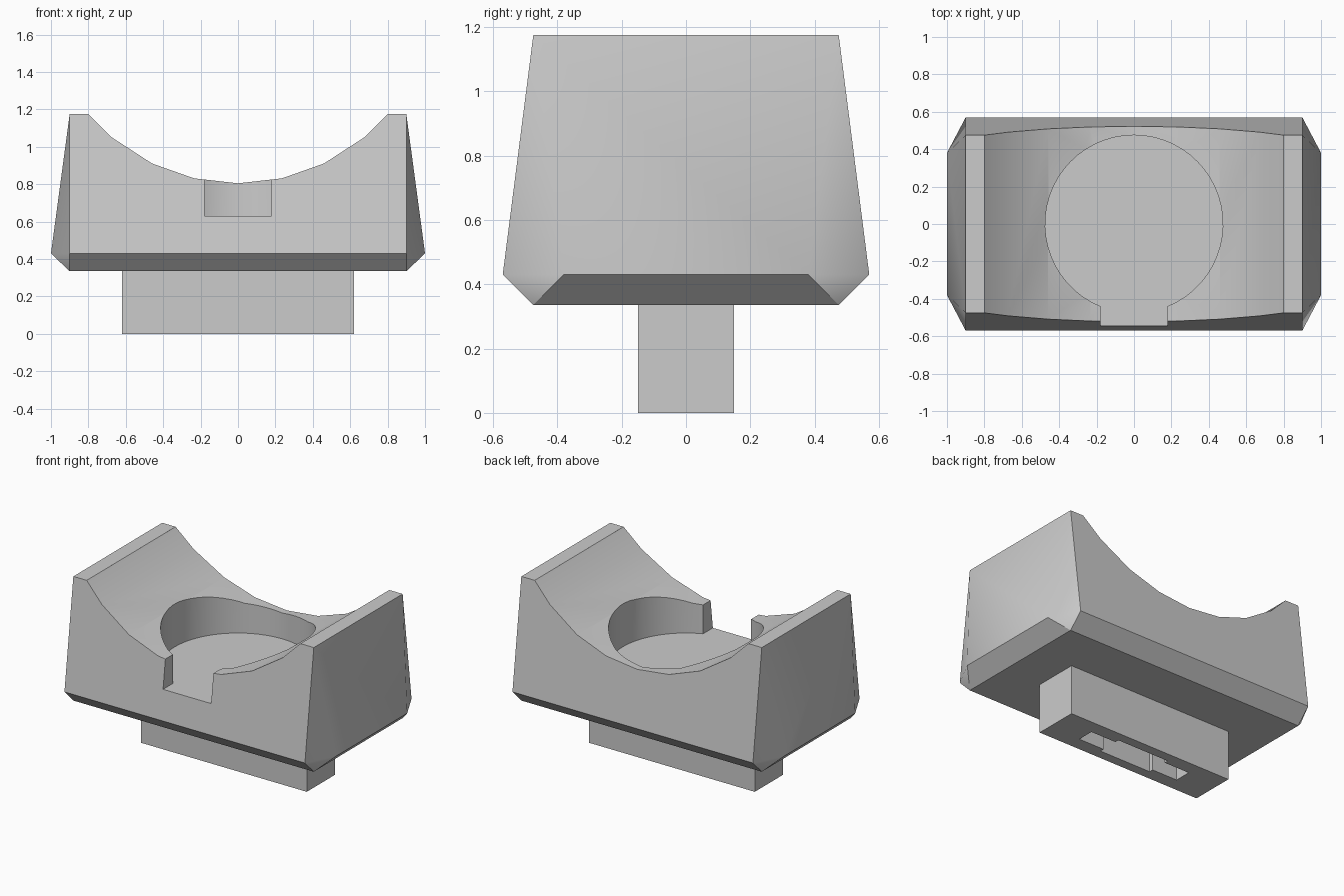
import bpy
import bmesh
import math

cube = bpy.data.objects.get("Cube")
if cube:
    bpy.data.objects.remove(cube, do_unlink=True)

grey = bpy.data.materials.new("plain grey")
grey.use_nodes = True
GREY = (0.6, 0.6, 0.6, 1)
grey.diffuse_color = GREY
grey.node_tree.nodes["Principled BSDF"].inputs["Base Color"].default_value = GREY


def make_object(name, bm):
    bmesh.ops.recalc_face_normals(bm, faces=bm.faces)
    mesh = bpy.data.meshes.new(name)
    bm.to_mesh(mesh)
    bm.free()
    obj = bpy.data.objects.new(name, mesh)
    bpy.context.collection.objects.link(obj)
    mesh.materials.append(grey)
    return obj


def prism(name, points, direction):
    """Extrude a closed outline of 3D points along a direction."""
    bm = bmesh.new()
    face = bm.faces.new([bm.verts.new(p) for p in points])
    new = bmesh.ops.extrude_face_region(bm, geom=[face])["geom"]
    verts = [v for v in new if isinstance(v, bmesh.types.BMVert)]
    bmesh.ops.translate(bm, verts=verts, vec=direction)
    return make_object(name, bm)


def rectangle(x, y, z):
    return [(-x, -y, z), (x, -y, z), (x, y, z), (-x, y, z)]


def cut(target, cutter):
    mod = target.modifiers.new("cut", "BOOLEAN")
    mod.operation = "DIFFERENCE"
    mod.solver = "EXACT"
    mod.object = cutter
    bpy.context.view_layer.objects.active = target
    bpy.ops.object.modifier_apply(modifier=mod.name)
    bpy.data.objects.remove(cutter, do_unlink=True)


# Body: tapered block with a wide bevelled waist
SIDE, DEPTH, TOP, BASE, WAIST = 0.9, 0.475, 1.175, 0.335, 0.43
bm = bmesh.new()
outline = rectangle(SIDE, DEPTH, TOP) + rectangle(SIDE, DEPTH, BASE)
outline += rectangle(SIDE, 0.57, WAIST) + rectangle(1.0, 0.38, WAIST)
for p in outline:
    bm.verts.new(p)
bmesh.ops.convex_hull(bm, input=bm.verts)
bmesh.ops.dissolve_limit(bm, angle_limit=math.radians(1), verts=bm.verts, edges=bm.edges)
body = make_object("cradle_body", bm)

# Saddle: shallow arc running front to back
RADIUS, CENTRE = 1.05, 1.855
half = [0.235, 0.46, 0.675, 0.8]
xs = [-x for x in reversed(half)] + [0] + half
arc = [(x, -1, CENTRE - math.sqrt(RADIUS ** 2 - x * x)) for x in xs]
arc += [(0.8, -1, 1.5), (-0.8, -1, 1.5)]
cut(body, prism("saddle_cutter", arc, (0, 2, 0)))

# Round pocket joined to a slot through the front
FLOOR, POCKET, SLOT = 0.63, 0.475, 0.18
gap = math.asin(SLOT / POCKET)
steps = 48
keyhole = []
for i in range(steps + 1):
    a = -math.pi / 2 + gap + (2 * math.pi - 2 * gap) * i / steps
    keyhole.append((POCKET * math.cos(a), POCKET * math.sin(a), FLOOR))
keyhole += [(-SLOT, -1, FLOOR), (SLOT, -1, FLOOR)]
cut(body, prism("pocket_cutter", keyhole, (0, 0, 1)))

# Mounting stem with a stepped socket in its underside
stem = prism("mounting_stem", rectangle(0.62, 0.15, 0), (0, 0, BASE))
quarter = [(0.385, 0.057), (0.195, 0.057), (0.195, 0.085)]
upper = quarter + [(-x, y) for x, y in reversed(quarter)]
socket = upper + [(x, -y) for x, y in reversed(upper)]
cut(stem, prism("socket_cutter", [(x, y, -0.1) for x, y in socket], (0, 0, 0.35)))

# Soft shading with crisp edges
for obj in (body, stem):
    bpy.ops.object.select_all(action="DESELECT")
    obj.select_set(True)
    bpy.context.view_layer.objects.active = obj
    bpy.ops.object.shade_smooth_by_angle(angle=math.radians(30))
